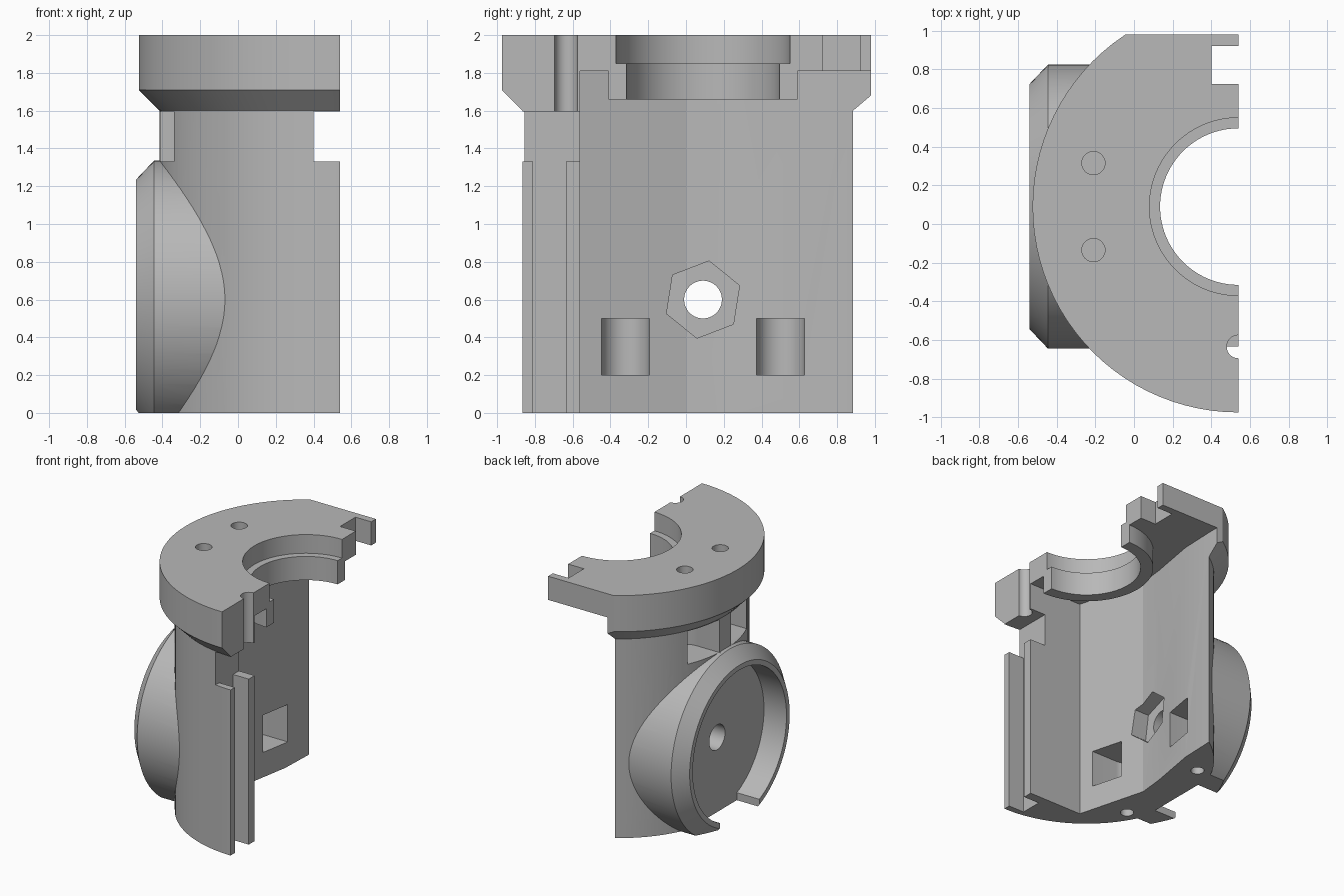
import bpy, bmesh, math
from mathutils import Matrix

cube = bpy.data.objects.get("Cube")
if cube:
    bpy.data.objects.remove(cube, do_unlink=True)

grey = bpy.data.materials.new("plain grey")
grey.use_nodes = True
grey.diffuse_color = (0.48, 0.48, 0.48, 1)
grey.node_tree.nodes["Principled BSDF"].inputs["Base Color"].default_value = (0.48, 0.48, 0.48, 1)

CX, CY = 0.54, 0.09      # main vertical axis, on the split plane
PORT_Z = 0.6             # height of the side port axis


def to_object(name, bm):
    bmesh.ops.recalc_face_normals(bm, faces=bm.faces)
    mesh = bpy.data.meshes.new(name)
    bm.to_mesh(mesh)
    bm.free()
    mesh.materials.append(grey)
    obj = bpy.data.objects.new(name, mesh)
    bpy.context.collection.objects.link(obj)
    return obj


def lathe(name, profile, x=CX, y=CY, z=0.0, along_x=False, sides=96, turn=0.0):
    """Stack of capped rings (radius, height) around a vertical or sideways axis."""
    bm = bmesh.new()
    rings = []
    for r, h in profile:
        angles = [turn + math.tau * i / sides for i in range(sides)]
        ring = [(r * math.cos(a), r * math.sin(a)) for a in angles]
        rings.append([bm.verts.new((h, p, q) if along_x else (p, q, h)) for p, q in ring])
    for a, b in zip(rings, rings[1:]):
        for i in range(sides):
            j = (i + 1) % sides
            bm.faces.new((a[i], a[j], b[j], b[i]))
    bm.faces.new(rings[0])
    bm.faces.new(rings[-1])
    bm.transform(Matrix.Translation((x, y, z)))
    return to_object(name, bm)


def prism(name, outline, z0, z1):
    bm = bmesh.new()
    base = bm.faces.new([bm.verts.new((x, y, z0)) for x, y in outline])
    top = bmesh.ops.extrude_face_region(bm, geom=[base])["geom"]
    for v in top:
        if isinstance(v, bmesh.types.BMVert):
            v.co.z = z1
    return to_object(name, bm)


def box(name, x0, x1, y0, y1, z0, z1):
    return prism(name, [(x0, y0), (x1, y0), (x1, y1), (x0, y1)], z0, z1)


def combine(target, tool, operation):
    mod = target.modifiers.new("join", 'BOOLEAN')
    mod.operation, mod.solver, mod.object = operation, 'EXACT', tool
    bpy.context.view_layer.update()
    graph = bpy.context.evaluated_depsgraph_get()
    mesh = bpy.data.meshes.new_from_object(target.evaluated_get(graph))
    target.modifiers.clear()
    target.data = mesh
    bpy.data.objects.remove(tool, do_unlink=True)


# Barrel, top flange with chamfered underside, and round side port
housing = lathe("half_housing", [(0.955, -0.1), (0.955, 1.65)])


def add(tool):
    combine(housing, tool, 'UNION')


def cut(tool):
    combine(housing, tool, 'DIFFERENCE')


add(lathe("flange", [(0.955, 1.6), (1.065, 1.71), (1.065, 2.0)]))
add(lathe("port", [(0.635, -0.54), (0.735, -0.445), (0.735, 0.0)],
          x=0, z=PORT_Z, along_x=True))

# Split plane, flat back of the flange and flat bottom
cut(box("split", CX, 3, -3, 3, -3, 3))
cut(box("back_trim", -3, 3, 0.98, 3, -3, 3))
cut(box("base_trim", -3, 3, -3, 3, -3, 0))

# Inner chamber, open to the back
cut(prism("chamber", [(0.7, -0.56), (0.06, -0.56), (-0.09, 0.0), (-0.07, 0.2),
                      (0.0, 0.6), (0.01, 0.885), (0.01, 1.3), (0.7, 1.3)], -0.2, 1.81))

# Collar below the flange, with stepped bore
collar = lathe("collar", [(0.5, 1.66), (0.5, 1.9)])
combine(collar, box("collar_split", CX, 3, -3, 3, 0, 3), 'DIFFERENCE')
add(collar)
cut(lathe("bore", [(0.405, 1.5), (0.405, 1.85), (0.46, 1.85), (0.46, 2.2)]))

# Port recess with a slot at the bottom
cut(lathe("port_recess", [(0.595, -0.8), (0.595, -0.34)], x=0, z=PORT_Z, along_x=True))
cut(box("port_slot", -0.8, -0.34, CY - 0.25, CY + 0.25, -0.2, 0.12))

# Centre hole and hexagonal nut seat
cut(lathe("centre_hole", [(0.1, -0.7), (0.1, 0.3)], x=0, z=PORT_Z, along_x=True, sides=48))
cut(lathe("hex_seat", [(0.207, -0.2), (0.207, 0.3)], x=0, z=PORT_Z, along_x=True,
          sides=6, turn=math.radians(21)))

# Nut pockets: low ones open inward, high ones open outward
for side in (-1, 1):
    y = CY + side * 0.41
    pocket = lathe("low_pocket", [(0.127, 0.2), (0.127, 0.5)], x=-0.2, y=y, sides=48)
    combine(pocket, box("low_mouth", -0.2, 0.3, y - 0.127, y + 0.127, 0.2, 0.5), 'UNION')
    cut(pocket)
    cut(lathe("low_screw", [(0.05, -0.2), (0.05, 0.3)], x=-0.2, y=y, sides=32))
    y = CY + side * 0.225
    pocket = lathe("high_pocket", [(0.15, 1.33), (0.15, 1.595)], x=-0.21, y=y, sides=48)
    combine(pocket, box("high_mouth", -0.6, -0.21, y - 0.15, y + 0.15, 1.33, 1.595), 'UNION')
    cut(pocket)
    cut(lathe("high_screw", [(0.06, 1.5), (0.06, 2.2)], x=-0.21, y=y, sides=32))

# Front edge: window, sealing groove and flange groove; back edge notch
cut(box("edge_window", 0.4, 0.8, -1.2, -0.5, 1.33, 1.595))
cut(box("edge_groove", 0.4, 0.8, -0.81, -0.635, -0.2, 1.4))
cut(lathe("flange_groove", [(0.06, 1.5), (0.06, 2.2)], y=-0.635, sides=32))
cut(box("back_notch", 0.4, 0.8, 0.725, 0.92, 1.7, 2.2))

# Smooth round walls, sharp edges
bpy.ops.object.select_all(action='DESELECT')
housing.select_set(True)
bpy.context.view_layer.objects.active = housing
bpy.ops.object.shade_smooth_by_angle(angle=math.radians(13))
